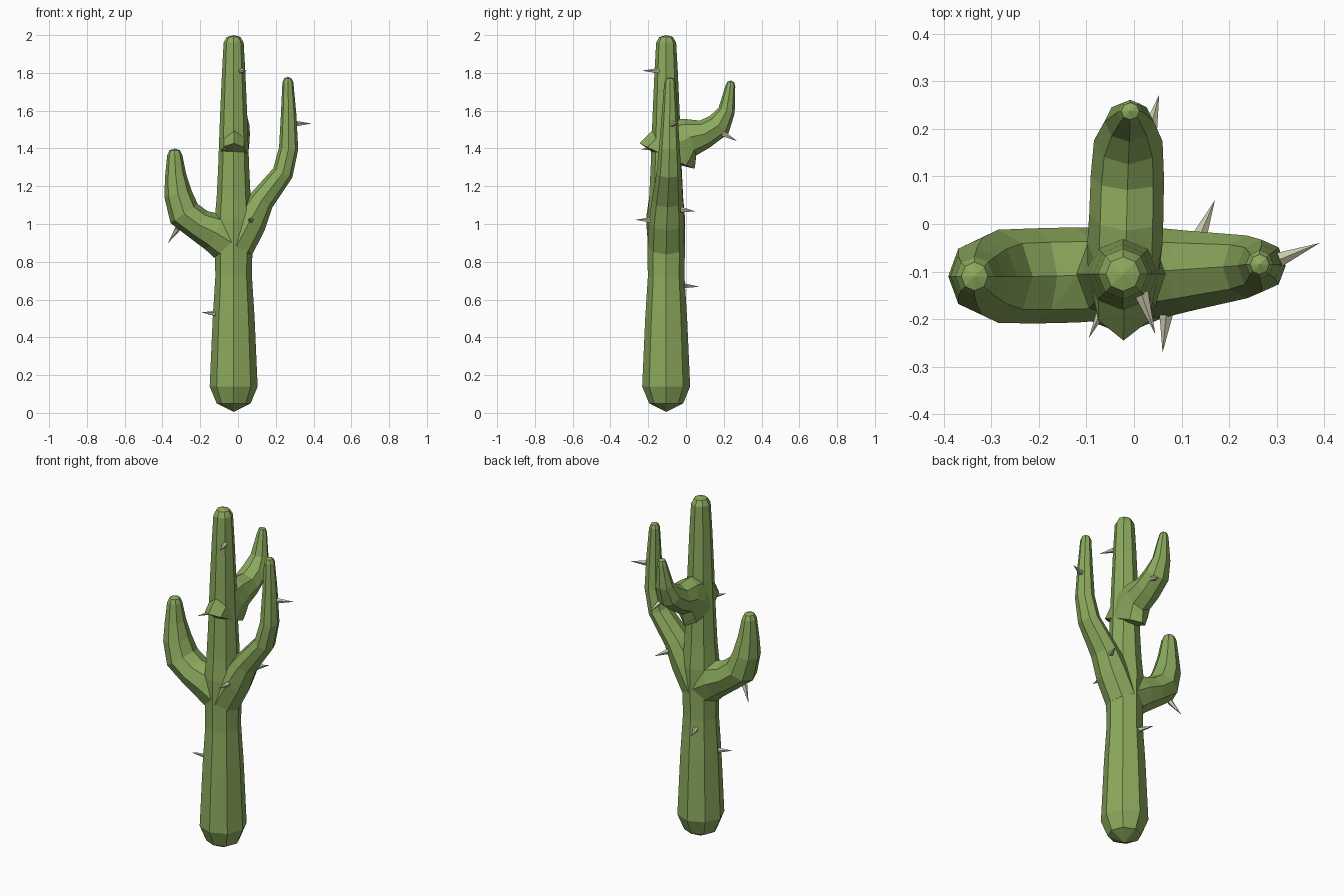
import bpy, bmesh
from math import cos, sin, pi
from mathutils import Vector

SIDES = 8


def material(name, color):
    m = bpy.data.materials.new(name)
    m.diffuse_color = (*color, 1)
    return m


GREEN = material("cactus_green", (0.26, 0.40, 0.11))
BONE = material("spine_bone", (0.60, 0.58, 0.42))


def link(bm, name, mat):
    bmesh.ops.recalc_face_normals(bm, faces=bm.faces)
    me = bpy.data.meshes.new(name)
    bm.to_mesh(me)
    bm.free()
    me.materials.append(mat)
    ob = bpy.data.objects.new(name, me)
    bpy.context.collection.objects.link(ob)
    return ob


def limb(name, rings, start, end, side):
    """Eight-sided tube through (x, y, z, radius in plane, radius sideways), closed by two points."""
    bm = bmesh.new()
    pts = [Vector(start)] + [Vector(r[:3]) for r in rings] + [Vector(end)]
    side = Vector(side)
    loops = []
    for i, (x, y, z, ru, rv) in enumerate(rings):
        a, b = pts[i + 1] - pts[i], pts[i + 2] - pts[i + 1]
        t = (a.normalized() + b.normalized()).normalized()
        u = side.cross(t).normalized()
        v = t.cross(u).normalized()
        loops.append([bm.verts.new(pts[i + 1] + u * ru * cos(k * 2 * pi / SIDES)
                                   + v * rv * sin(k * 2 * pi / SIDES)) for k in range(SIDES)])
    for p, q in zip(loops, loops[1:]):
        for k in range(SIDES):
            n = (k + 1) % SIDES
            bm.faces.new((p[k], p[n], q[n], q[k]))
    for loop, tip in ((loops[0], pts[0]), (loops[-1], pts[-1])):
        c = bm.verts.new(tip)
        for k in range(SIDES):
            bm.faces.new((loop[k], loop[(k + 1) % SIDES], c))
    return link(bm, name, GREEN)


# Trunk
cx, cy = -0.023, -0.105
profile = [(0.05, 0.09), (0.14, 0.127), (0.50, 0.111), (0.72, 0.097), (0.86, 0.099), (1.02, 0.101),
           (1.14, 0.090), (1.30, 0.082), (1.55, 0.073), (1.80, 0.062), (1.96, 0.053), (1.99, 0.036)]
trunk = limb("cactus_body", [(cx, cy, z, r, r) for z, r in profile],
             (cx, cy, 0.005), (cx, cy, 2.0), (0, 1, 0))

# Arms
arms = [
    limb("left_arm", [(-0.03, -0.105, 0.90, 0.125, 0.095), (-0.12, -0.107, 0.955, 0.105, 0.100),
                      (-0.205, -0.109, 0.995, 0.085, 0.100), (-0.285, -0.110, 1.055, 0.088, 0.098),
                      (-0.318, -0.110, 1.16, 0.074, 0.082), (-0.330, -0.110, 1.26, 0.056, 0.060),
                      (-0.335, -0.110, 1.365, 0.040, 0.042), (-0.335, -0.110, 1.39, 0.028, 0.030)],
         (cx, cy, 0.88), (-0.335, -0.11, 1.40), (0, 1, 0)),
    limb("right_arm", [(-0.01, -0.105, 0.88, 0.095, 0.095), (0.06, -0.103, 1.01, 0.092, 0.094),
                       (0.125, -0.098, 1.125, 0.068, 0.083), (0.237, -0.090, 1.27, 0.056, 0.066),
                       (0.268, -0.088, 1.40, 0.051, 0.055), (0.268, -0.086, 1.58, 0.041, 0.042),
                       (0.264, -0.085, 1.75, 0.029, 0.030), (0.264, -0.085, 1.77, 0.020, 0.021)],
         (cx, cy, 0.85), (0.264, -0.085, 1.78), (0, 1, 0)),
    limb("back_arm", [(-0.022, -0.10, 1.36, 0.16, 0.075), (-0.019, -0.04, 1.43, 0.145, 0.079),
                      (-0.016, 0.02, 1.46, 0.103, 0.078), (-0.014, 0.10, 1.477, 0.076, 0.077),
                      (-0.012, 0.175, 1.525, 0.068, 0.072), (-0.010, 0.215, 1.60, 0.045, 0.052),
                      (-0.008, 0.235, 1.73, 0.026, 0.027), (-0.008, 0.237, 1.752, 0.018, 0.019)],
         (cx, cy, 1.33), (-0.008, 0.238, 1.76), (1, 0, 0)),
]

# Fuse the arms into the trunk
bpy.context.view_layer.objects.active = trunk
for arm in arms:
    mod = trunk.modifiers.new("union", 'BOOLEAN')
    mod.operation, mod.solver, mod.object = 'UNION', 'EXACT', arm
    bpy.ops.object.modifier_apply(modifier=mod.name)
    bpy.data.objects.remove(arm)

# Spines: base and tip
spines = [
    ((0.015, -0.145, 1.81), (0.045, -0.232, 1.812)),
    ((-0.055, -0.155, 1.40), (-0.095, -0.240, 1.395)),
    ((0.068, -0.185, 1.02), (0.060, -0.270, 1.022)),
    ((0.305, -0.075, 1.53), (0.390, -0.040, 1.532)),
    ((0.138, -0.025, 1.075), (0.170, 0.050, 1.067)),
    ((-0.320, -0.085, 0.975), (-0.372, -0.050, 0.897)),
    ((-0.115, -0.125, 0.525), (-0.195, -0.150, 0.532)),
    ((-0.050, -0.020, 0.672), (-0.080, 0.070, 0.668)),
    ((0.033, 0.195, 1.478), (0.053, 0.272, 1.438)),
]
for i, (a, b) in enumerate(spines):
    a, d = Vector(a), Vector(b) - Vector(a)
    bm = bmesh.new()
    bmesh.ops.create_cone(bm, cap_ends=True, segments=5, radius1=0.016, radius2=0, depth=d.length)
    bmesh.ops.remove_doubles(bm, verts=bm.verts, dist=1e-5)
    ob = link(bm, f"spine_{i + 1}", BONE)
    ob.location = a + d / 2
    ob.rotation_euler = d.to_track_quat('Z', 'Y').to_euler()
